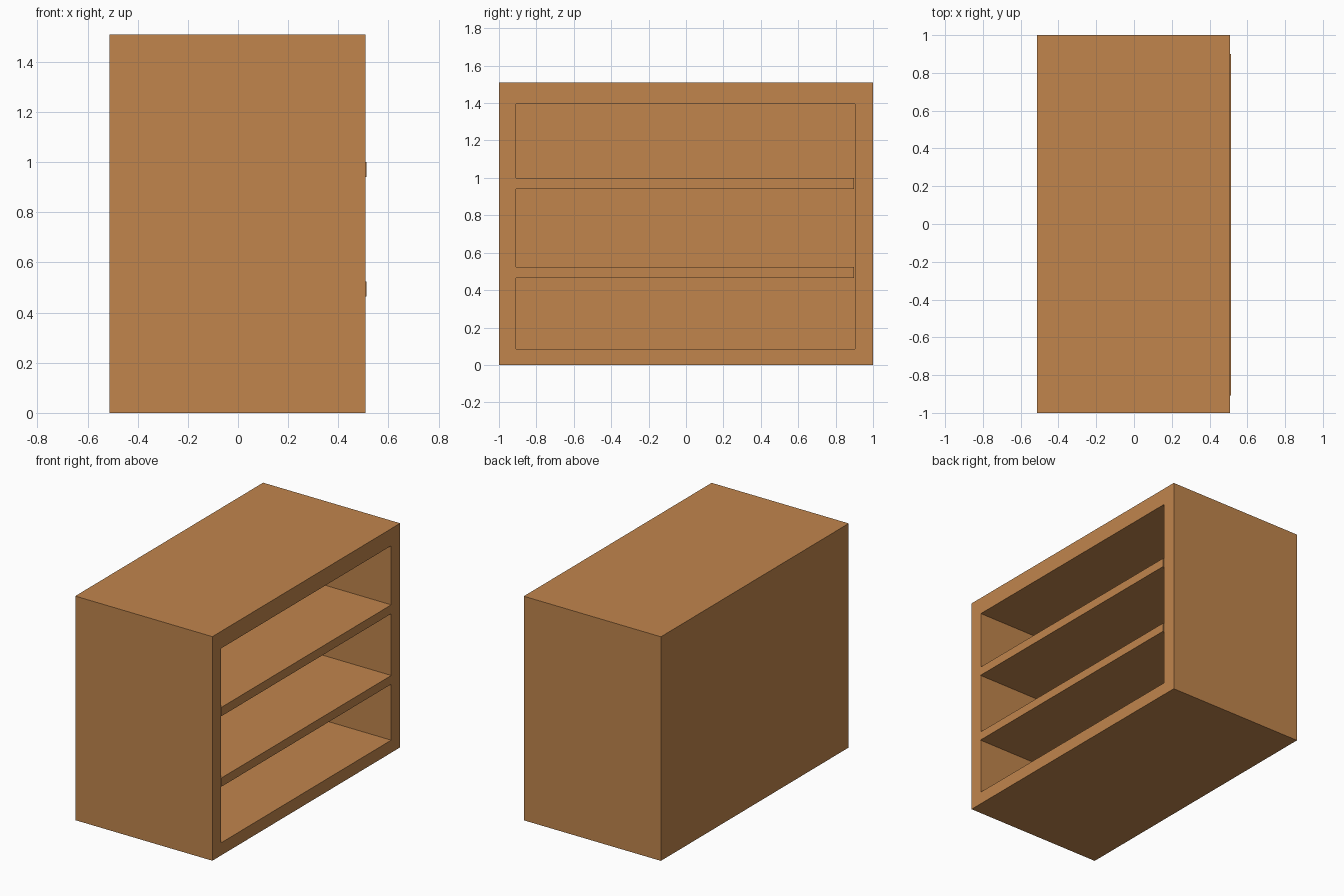
import bpy, bmesh
from mathutils import Vector

if "Cube" in bpy.data.objects:
    bpy.data.objects.remove(bpy.data.objects["Cube"])

wood = bpy.data.materials.new("warm_brown_wood")
wood.diffuse_color = (0.533, 0.235, 0.073, 1)
wood.use_nodes = True
wood.node_tree.nodes["Principled BSDF"].inputs["Base Color"].default_value = wood.diffuse_color


def box_bmesh(lo, hi):
    bm = bmesh.new()
    bmesh.ops.create_cube(bm, size=1)
    for v in bm.verts:
        v.co = Vector([hi[i] if v.co[i] > 0 else lo[i] for i in range(3)])
    return bm


def finish(bm, name):
    bmesh.ops.recalc_face_normals(bm, faces=bm.faces)
    mesh = bpy.data.meshes.new(name)
    bm.to_mesh(mesh)
    bm.free()
    mesh.materials.append(wood)
    obj = bpy.data.objects.new(name, mesh)
    bpy.context.collection.objects.link(obj)


# Cabinet body: a box with its +x face inset and pushed in as one deep cavity
bm = box_bmesh((-0.513, -1, 0), (0.509, 1, 1.51))
front = max(bm.faces, key=lambda f: f.calc_center_median().x)
bmesh.ops.inset_region(bm, faces=[front], thickness=0.09)
for v in front.verts:
    v.co.y = 0.904 if v.co.y > 0 else -0.908
    v.co.z = 1.395 if v.co.z > 0.75 else 0.085
res = bmesh.ops.extrude_discrete_faces(bm, faces=[front])
for v in res["faces"][0].verts:
    v.co.x = -0.43
finish(bm, "cabinet_body")

# Two shelves, standing very slightly proud of the body
for name, z0, z1 in (("lower_shelf", 0.465, 0.524), ("upper_shelf", 0.94, 1.0)):
    finish(box_bmesh((-0.44, -0.908, z0), (0.513, 0.899, z1)), name)
